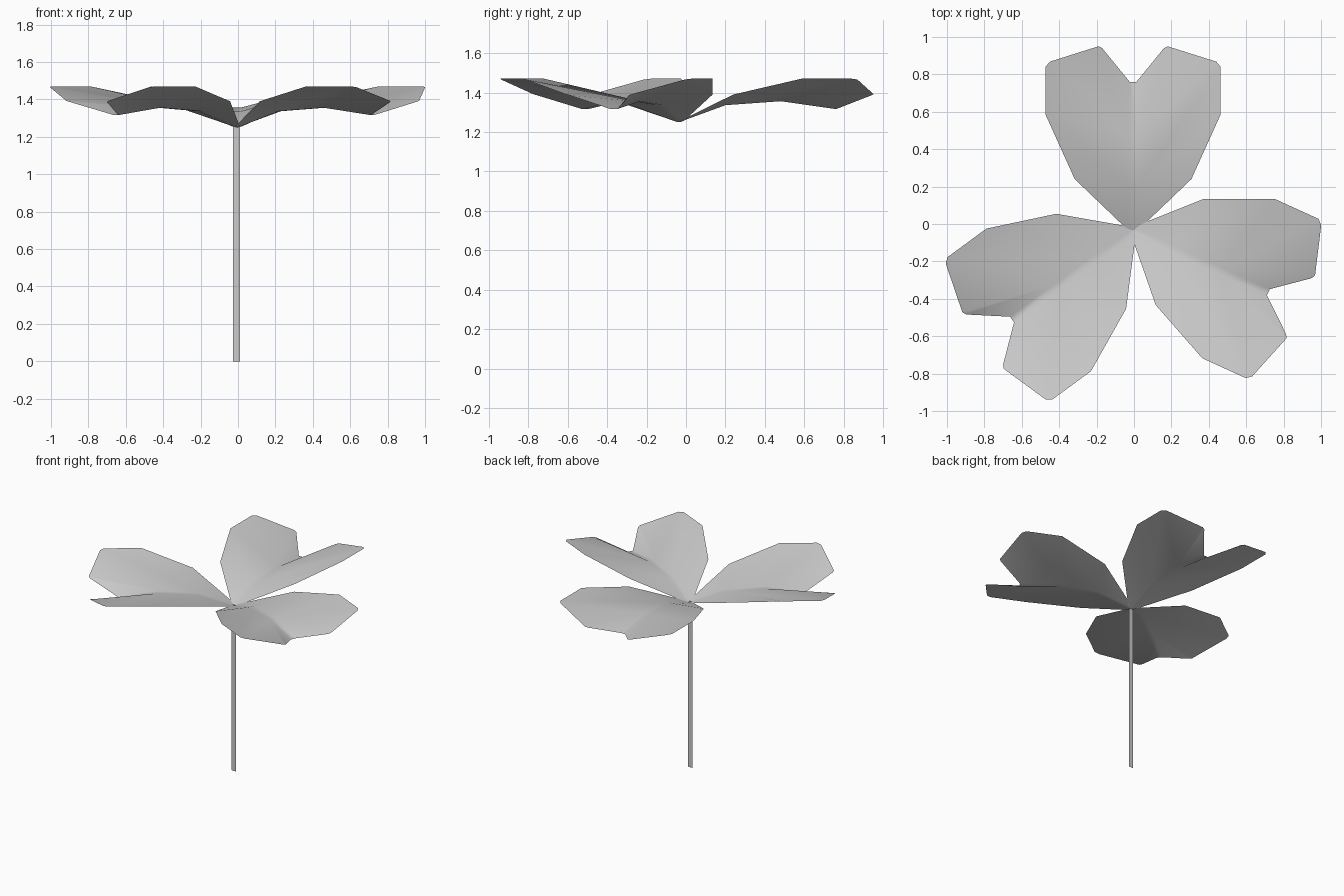
import bpy
import math
from mathutils import Matrix

if "Cube" in bpy.data.objects:
    bpy.data.objects.remove(bpy.data.objects["Cube"])

BASE = (-0.005, -0.035)

# Half leaf pointing along +y from its base: midrib strip, then outer rim
RIB = [(0.006, 0.0, 1.25), (0.018, 0.235, 1.336), (0.018, 0.515, 1.356), (0.018, 0.795, 1.316)]
RIM = [(0.03, 0.005, 1.257), (0.312, 0.275, 1.39), (0.468, 0.62, 1.47),
       (0.468, 0.875, 1.47), (0.445, 0.903, 1.466), (0.185, 0.985, 1.392), (0.165, 0.975, 1.386)]
# Rib points are 0-3, rim points 4-10
FACES = [(0, 4, 5, 1), (1, 5, 6), (1, 6, 7, 2), (2, 7, 8), (2, 8, 9), (2, 9, 10, 3)]


def add_mesh(name, verts, faces, smooth):
    mesh = bpy.data.meshes.new(name)
    mesh.from_pydata(verts, [], faces)
    for p in mesh.polygons:
        p.use_smooth = smooth
    obj = bpy.data.objects.new(name, mesh)
    bpy.context.collection.objects.link(obj)
    return obj


def leaf(name, angle, scale):
    half = RIB + RIM
    n = len(half)
    verts = half + [(-x, y, z) for x, y, z in half]
    faces = FACES + [tuple(i + n for i in reversed(f)) for f in FACES]
    # narrow rounded strip along the midrib
    faces += [(i, i + 1, i + 1 + n, i + n) for i in range(3)]
    obj = add_mesh(name, verts, faces, True)
    obj.data.transform(Matrix.Translation((BASE[0], BASE[1], 0))
                       @ Matrix.Rotation(math.radians(angle), 4, 'Z')
                       @ Matrix.Diagonal((scale, scale, 1, 1)))
    return obj


# Three notched leaves
leaf("leaf_back", 0, 1.0)
leaf("leaf_right", -114.5, 1.0)
leaf("leaf_left", 126.3, 1.01)

# Stem: a flat upright strip
add_mesh("stem", [(-0.026, -0.04, 0), (0.012, -0.04, 0), (0.012, -0.04, 1.256), (-0.026, -0.04, 1.256)],
         [(0, 1, 2, 3)], False)
